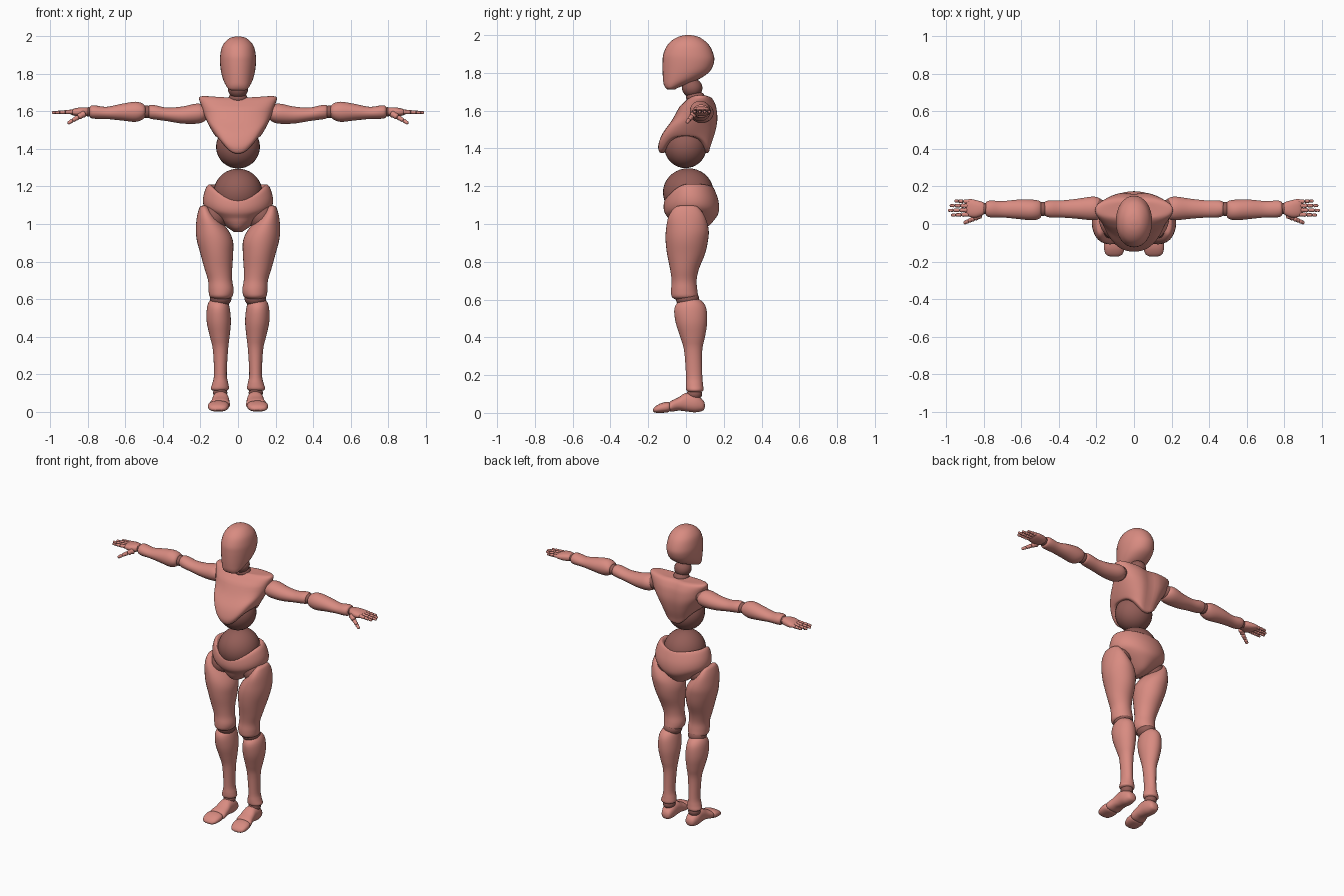
import bpy, bmesh, math
from mathutils import Vector


def material(name, rgb):
    m = bpy.data.materials.new(name)
    m.diffuse_color = (*rgb, 1)
    return m


SKIN = material("light_pink_wood", (0.69, 0.26, 0.22))
JOINT = material("dark_joint_wood", (0.29, 0.11, 0.095))


def finish(name, bm, mat, mirror):
    bmesh.ops.recalc_face_normals(bm, faces=bm.faces)
    mesh = bpy.data.meshes.new(name)
    bm.to_mesh(mesh)
    bm.free()
    mesh.materials.append(mat)
    ob = bpy.data.objects.new(name, mesh)
    bpy.context.collection.objects.link(ob)
    if mirror:
        ob.modifiers.new("mirror", 'MIRROR').use_mirror_merge = False
    return ob


def spline(rows, steps):
    """Smooth in-between sections through the given ones."""
    out = []
    n = len(rows)
    for i in range(n - 1):
        p = [rows[max(i - 1, 0)], rows[i], rows[i + 1], rows[min(i + 2, n - 1)]]
        for k in range(steps):
            t = k / steps
            out.append([0.5 * (2 * b + (c - a) * t + (2 * a - 5 * b + 4 * c - d) * t * t
                               + (3 * b - a - 3 * c + d) * t ** 3) for a, b, c, d in zip(*p)])
    return out + [list(rows[-1])]


def loft(name, axis, rows, mat=SKIN, mirror=True, seg=32, steps=4, power=2.0, warp=None):
    """Rows are (position, min a, max a, min b, max b) along the axis."""
    bm = bmesh.new()
    rings = []
    for t, a0, a1, b0, b1 in spline(rows, steps):
        ring = []
        for k in range(seg):
            ang = 2 * math.pi * k / seg
            c, s = math.cos(ang), math.sin(ang)
            a = (a0 + a1) / 2 + (a1 - a0) / 2 * math.copysign(abs(c) ** (2 / power), c)
            b = (b0 + b1) / 2 + (b1 - b0) / 2 * math.copysign(abs(s) ** (2 / power), s)
            co = {'x': (t, a, b), 'y': (a, t, b), 'z': (a, b, t)}[axis]
            if warp:
                co = warp(*co, s)
            ring.append(bm.verts.new(co))
        rings.append(ring)
    for r, q in zip(rings, rings[1:]):
        for k in range(seg):
            j = (k + 1) % seg
            bm.faces.new((r[k], r[j], q[j], q[k]))
    bm.faces.new(rings[0])
    bm.faces.new(rings[-1])
    return finish(name, bm, mat, mirror)


def ball(name, center, radii, mirror=True, mat=JOINT):
    bm = bmesh.new()
    bmesh.ops.create_uvsphere(bm, u_segments=32, v_segments=18, radius=1)
    for v in bm.verts:
        v.co = Vector(center) + Vector([c * r for c, r in zip(v.co, radii)])
    return finish(name, bm, mat, mirror)


def bone(name, start, end, r0, r1):
    """Small rounded finger segment."""
    start, end = Vector(start), Vector(end)
    d = end - start
    rot = d.to_track_quat('Z', 'Y')
    prof = [(0, .3), (.06, .8), (.2, 1.05), (.5, .9), (.8, 1.02), (.94, .75), (1, .25)]
    rows = []
    for t, f in prof:
        r = f * (r0 + (r1 - r0) * t)
        rows.append((t * d.length, -r, r, -r, r))
    return loft(name, 'z', rows, seg=12, steps=2,
                warp=lambda x, y, z, s: start + rot @ Vector((x, y, z)))


# Head and neck
loft("head", 'z', [
    (2.0, -.012, .012, 0, .025), (1.993, -.04, .04, -.035, .06), (1.975, -.065, .065, -.07, .093),
    (1.945, -.085, .085, -.1, .124), (1.9, -.095, .095, -.12, .145), (1.86, -.096, .096, -.124, .149),
    (1.81, -.09, .09, -.124, .128), (1.77, -.079, .079, -.122, .075), (1.74, -.065, .065, -.118, .005),
    (1.72, -.05, .05, -.108, -.045), (1.711, -.03, .03, -.095, -.06)], mirror=False, power=2.1)
ball("neck_ball", (0, .033, 1.72), (.054, .054, .05), False)
ball("neck_base", (0, .05, 1.672), (.05, .05, .033), False)


# Chest shell, arched above the belly at the sides and hollow along the spine
def chest_warp(x, y, z, s):
    w = min(max((1.62 - z) / .155, 0), 1)
    z2 = z - .09 * w * abs(s) ** 3
    if z > 1.6:
        z2 += .012 * (x / .2) ** 2
    if s > 0:
        y -= .014 * math.exp(-(x / .045) ** 2) * s
    return x, y, z2


loft("chest", 'z', [
    (1.674, -.08, .08, .03, .11), (1.673, -.175, .175, .025, .125), (1.66, -.207, .207, .005, .145),
    (1.62, -.196, .196, -.035, .165), (1.575, -.178, .178, -.075, .173), (1.53, -.157, .157, -.125, .162),
    (1.49, -.135, .135, -.147, .143), (1.467, -.118, .118, -.138, .132), (1.466, -.105, .105, -.115, .11)],
    mirror=False, power=2.25, seg=48, warp=chest_warp)

# Belly and waist balls
ball("belly_ball", (0, -.003, 1.412), (.117, .113, .116), False)
ball("waist_ball", (0, .012, 1.167), (.13, .134, .128), False)


# Pelvis with a rim that dips at the front
def pelvis_warp(x, y, z, s):
    w = min(max((z - 1.03) / .16, 0), 1)
    if s < 0:
        z -= .085 * w * s * s
    else:
        z -= .015 * w * s ** 4
    return x, y, z


loft("pelvis", 'z', [
    (1.195, -.135, .135, -.1, .12), (1.212, -.15, .15, -.11, .138), (1.195, -.17, .17, -.117, .152),
    (1.14, -.186, .186, -.118, .17), (1.09, -.18, .18, -.112, .175), (1.05, -.142, .142, -.1, .168),
    (1.01, -.093, .093, -.085, .14), (.975, -.048, .048, -.06, .1), (.957, -.02, .02, -.02, .05)],
    mirror=False, seg=48, warp=pelvis_warp)

# Legs
ball("hip_ball", (.13, .01, 1.035), (.077, .085, .08))
loft("thigh", 'z', [
    (1.098, .17, .19, -.025, .035), (1.088, .155, .205, -.06, .065), (1.04, .115, .219, -.092, .1),
    (.97, .054, .225, -.106, .12), (.91, .027, .219, -.108, .116), (.84, .026, .2, -.1, .1),
    (.76, .031, .178, -.084, .068), (.7, .031, .16, -.076, .056), (.65, .023, .157, -.079, .06),
    (.615, .03, .152, -.075, .062), (.6, .05, .13, -.055, .045)])
ball("knee_ball", (.092, .008, .603), (.057, .062, .045))
loft("shin", 'z', [
    (.607, .09, .12, .01, .045), (.595, .06, .148, -.03, .08), (.555, .045, .165, -.061, .107),
    (.48, .038, .167, -.055, .112), (.4, .045, .15, -.03, .1), (.33, .053, .134, -.01, .086),
    (.2, .06, .128, 0, .086), (.15, .052, .137, -.001, .09), (.12, .049, .145, .002, .092),
    (.108, .07, .125, .02, .075)])
ball("ankle_ball", (.095, .045, .1), (.038, .04, .035))
loft("foot", 'y', [
    (.1, .08, .1, .03, .045), (.09, .06, .12, .012, .068), (.05, .05, .135, .003, .1),
    (.0, .048, .137, .008, .106), (-.04, .045, .143, .012, .082), (-.08, .044, .154, .006, .063),
    (-.092, .06, .14, .018, .045)], power=2.3)
loft("toes", 'y', [
    (-.082, .065, .14, .015, .045), (-.093, .05, .157, .004, .058), (-.13, .05, .16, .0, .052),
    (-.162, .063, .15, .001, .035), (-.174, .085, .125, .008, .02)], power=2.4)

# Arms
ball("shoulder_ball", (.185, .082, 1.597), (.045, .05, .045))
loft("upper_arm", 'x', [
    (.168, .06, .105, 1.562, 1.6), (.18, .03, .135, 1.547, 1.63), (.22, .02, .146, 1.535, 1.642),
    (.3, .028, .135, 1.536, 1.626), (.38, .034, .126, 1.549, 1.621), (.44, .034, .126, 1.557, 1.633),
    (.472, .042, .12, 1.563, 1.633), (.483, .06, .1, 1.58, 1.615)])
ball("elbow_ball", (.487, .08, 1.598), (.034, .038, .034))
loft("forearm", 'x', [
    (.49, .06, .1, 1.585, 1.615), (.502, .03, .122, 1.562, 1.638), (.545, .02, .13, 1.545, 1.652),
    (.62, .027, .13, 1.552, 1.641), (.7, .035, .122, 1.56, 1.625), (.76, .035, .125, 1.561, 1.632),
    (.785, .042, .12, 1.566, 1.63), (.793, .06, .105, 1.58, 1.615)])
ball("wrist_ball", (.797, .083, 1.598), (.024, .03, .025))

# Hand: palm, four jointed fingers and a thumb
loft("palm", 'x', [
    (.795, .065, .1, 1.59, 1.61), (.803, .05, .115, 1.577, 1.621), (.84, .035, .127, 1.572, 1.622),
    (.875, .038, .133, 1.578, 1.615), (.893, .048, .128, 1.585, 1.607)], power=2.4)
for name, y, x0, length in [("index", .051, .88, .096), ("middle", .074, .885, .107),
                            ("ring", .097, .883, .1), ("little", .119, .876, .082)]:
    cuts = [0, .42, .73, 1]
    for i in range(3):
        spread = (y - .085) * .12
        ends = [(x0 + length * c, y + spread * c, 1.598 - .004 * c) for c in cuts[i:i + 2]]
        bone(f"{name}_finger_{i + 1}", *ends, .0118 - .0015 * i, .0108 - .0018 * i)
thumb = [(.818, .05, 1.59), (.852, .03, 1.57), (.883, .016, 1.552), (.908, .005, 1.536)]
for i, r in enumerate((.019, .0135, .011)):
    bone(f"thumb_{i + 1}", thumb[i], thumb[i + 1], r, r * .8)

# Smooth shading, keeping hard rims
for ob in bpy.context.scene.objects:
    ob.select_set(True)
    bpy.context.view_layer.objects.active = ob
bpy.ops.object.shade_smooth_by_angle(angle=math.radians(45))
